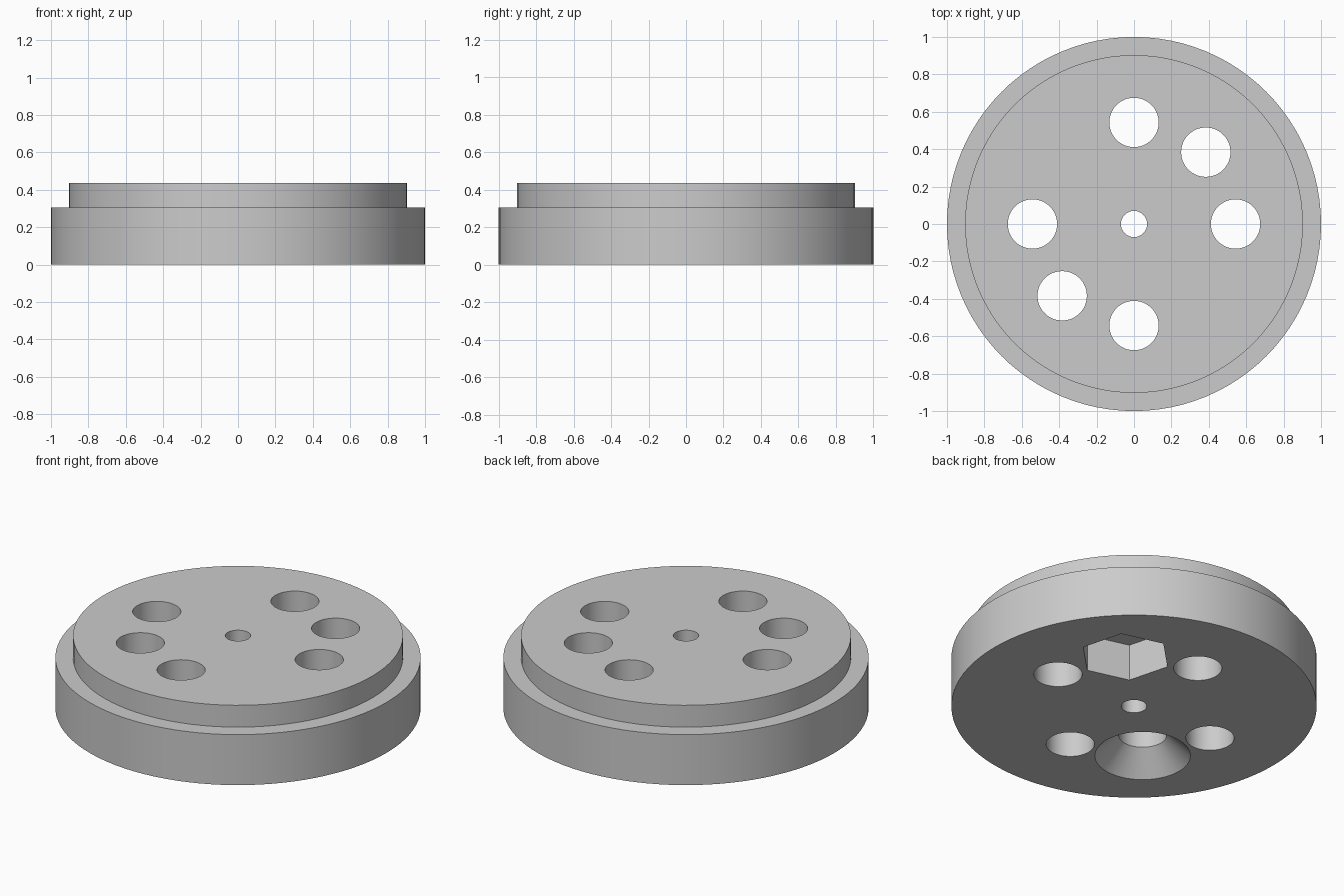
import bpy
import math
from mathutils import Matrix

default = bpy.data.objects.get("Cube")
if default:
    bpy.data.objects.remove(default, do_unlink=True)

BASE_H, TOTAL_H = 0.305, 0.437
HOLE_R, RING_R = 0.132, 0.543
OVER = 0.05  # how far cutters reach past the body

grey = bpy.data.materials.new("plain grey")
grey.use_nodes = True
grey.diffuse_color = (0.6, 0.6, 0.6, 1)
grey.node_tree.nodes["Principled BSDF"].inputs["Base Color"].default_value = (0.6, 0.6, 0.6, 1)


def lathe(name, profile, sides, location=(0, 0, 0), turn=0.0):
    """Closed solid from (radius, z) rings listed bottom to top."""
    verts, faces = [], []
    for r, z in profile:
        for i in range(sides):
            a = turn + math.tau * i / sides
            verts.append((r * math.cos(a), r * math.sin(a), z))
    for k in range(len(profile) - 1):
        low, high = k * sides, (k + 1) * sides
        for i in range(sides):
            j = (i + 1) % sides
            faces.append((low + i, low + j, high + j, high + i))
    faces.append(tuple(reversed(range(sides))))
    faces.append(tuple(range(len(verts) - sides, len(verts))))
    mesh = bpy.data.meshes.new(name)
    mesh.from_pydata(verts, [], faces)
    mesh.transform(Matrix.Translation(location))
    mesh.materials.append(grey)
    obj = bpy.data.objects.new(name, mesh)
    bpy.context.collection.objects.link(obj)
    return obj


def on_ring(degrees):
    a = math.radians(degrees)
    return (RING_R * math.cos(a), RING_R * math.sin(a), 0)


# Stepped disc
disc = lathe("stepped_disc", [(1, 0), (1, BASE_H), (0.903, BASE_H), (0.903, TOTAL_H)], 96)

# Plain through holes: centre, four around, and the one above the hex pocket
through = [(HOLE_R, -OVER), (HOLE_R, TOTAL_H + OVER)]
cutters = [lathe("centre_hole_cutter", [(0.07, -OVER), (0.07, TOTAL_H + OVER)], 48)]
for angle in (0, 45, 90, 180, 270):
    cutters.append(lathe("hole_cutter", through, 48, on_ring(angle)))

# Hexagonal nut pocket in the underside
cutters.append(lathe("nut_pocket_cutter", [(0.254, -OVER), (0.254, 0.22)], 6,
                     on_ring(45), math.radians(45)))

# Countersunk hole opposite the pocket
sink = [(0.262 + OVER, -OVER), (HOLE_R, 0.13), (HOLE_R, TOTAL_H + OVER)]
cutters.append(lathe("countersink_cutter", sink, 48, on_ring(225)))

for cutter in cutters:
    cutter.hide_render = True
    mod = disc.modifiers.new("cut", "BOOLEAN")
    mod.operation = "DIFFERENCE"
    mod.solver = "EXACT"
    mod.object = cutter

# Bake the cuts and discard the cutters
bpy.context.view_layer.update()
graph = bpy.context.evaluated_depsgraph_get()
cut_mesh = bpy.data.meshes.new_from_object(disc.evaluated_get(graph))
disc.modifiers.clear()
disc.data = cut_mesh
for cutter in cutters:
    bpy.data.objects.remove(cutter, do_unlink=True)

# Smooth round walls, crisp rims
bpy.ops.object.select_all(action="DESELECT")
disc.select_set(True)
bpy.context.view_layer.objects.active = disc
bpy.ops.object.shade_smooth_by_angle(angle=math.radians(30))
